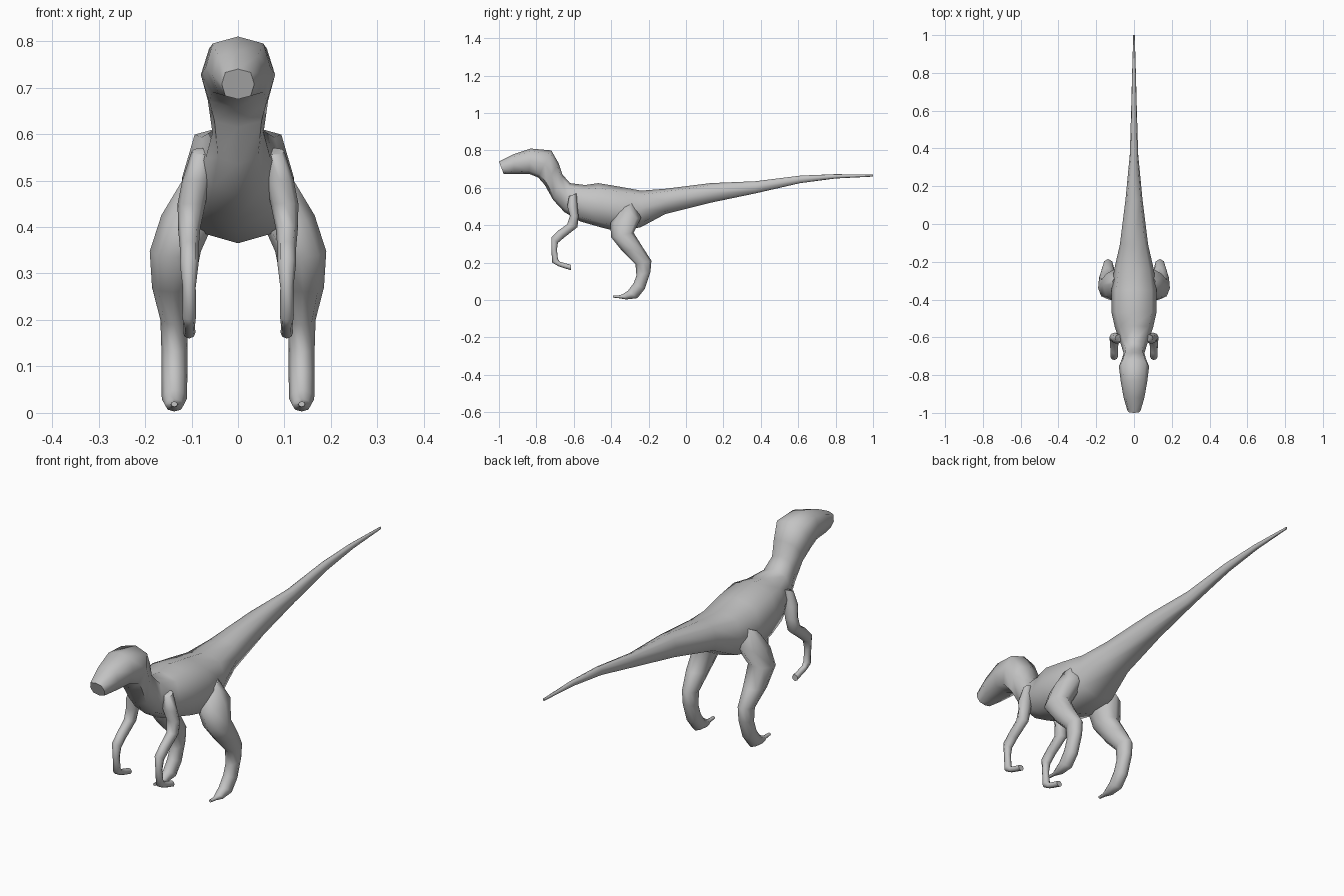
import bpy
import bmesh
import math
from mathutils import Vector

default_cube = bpy.data.objects.get("Cube")
if default_cube:
    bpy.data.objects.remove(default_cube, do_unlink=True)

# One plain grey skin colour
skin = bpy.data.materials.new("grey_skin")
skin.use_nodes = True
SKIN_COLOUR = (0.55, 0.55, 0.55, 1)
skin.diffuse_color = SKIN_COLOUR
skin.node_tree.nodes["Principled BSDF"].inputs["Base Color"].default_value = SKIN_COLOUR

SIDES = 8


def ring_points(centre_x, half_width, start, end, corner):
    """Eight-sided section spanned by two opposite (y, z) points and a width."""
    start = Vector((centre_x, *start))
    end = Vector((centre_x, *end))
    centre = (start + end) / 2
    up = (start - end) / 2
    across = Vector((half_width, 0, 0))
    points = []
    for step in range(SIDES):
        angle = math.tau * step / SIDES
        # corner pushes the diagonal points outward for a boxier section
        push = corner if step % 2 else 1
        points.append(centre + push * (math.cos(angle) * up + math.sin(angle) * across))
    return points


def loft(name, rings, corner=1.0):
    """Skin a closed tube through a list of section rings."""
    mesh = bpy.data.meshes.new(name)
    bm = bmesh.new()
    loops = []
    for ring in rings:
        points = ring_points(*ring, corner)
        loops.append([bm.verts.new(point) for point in points])
    for lower, upper in zip(loops, loops[1:]):
        for i in range(SIDES):
            j = (i + 1) % SIDES
            bm.faces.new((lower[i], lower[j], upper[j], upper[i]))
    bm.faces.new(loops[0])
    bm.faces.new(loops[-1])
    bmesh.ops.recalc_face_normals(bm, faces=bm.faces[:])
    bm.to_mesh(mesh)
    bm.free()
    mesh.materials.append(skin)

    obj = bpy.data.objects.new(name, mesh)
    bpy.context.collection.objects.link(obj)
    bpy.ops.object.select_all(action="DESELECT")
    obj.select_set(True)
    bpy.context.view_layer.objects.active = obj
    bpy.ops.object.shade_smooth_by_angle(angle=math.radians(60))
    return obj


def mirrored_pair(name, rings):
    """Build a limb on each side of the body."""
    for side_name, sign in (("left", 1), ("right", -1)):
        sided = [(sign * x, width, front, back) for x, width, front, back in rings]
        loft(side_name + "_" + name, sided)


# Head, neck, trunk and tail: half width, top point, bottom point
body_sections = [
    (.035, (-1, .74), (-.975, .675)),
    (.055, (-.92, .78), (-.92, .675)),
    (.07, (-.83, .81), (-.84, .675)),
    (.08, (-.72, .8), (-.79, .655)),
    (.065, (-.68, .73), (-.755, .615)),
    (.055, (-.66, .67), (-.71, .535)),
    (.07, (-.62, .625), (-.65, .47)),
    (.1, (-.54, .615), (-.565, .42)),
    (.12, (-.47, .625), (-.46, .39)),
    (.12, (-.35, .605), (-.36, .365)),
    (.105, (-.24, .585), (-.24, .39)),
    (.075, (-.11, .595), (-.11, .46)),
    (.045, (.13, .625), (.13, .52)),
    (.022, (.37, .635), (.37, .57)),
    (.015, (.61, .665), (.61, .625)),
    (.01, (.8, .673), (.8, .65)),
    (.004, (1, .67), (1, .66)),
]
loft("body", [(0, *section) for section in body_sections], corner=1.1)

# Hind legs, hip to toe: centre x, half width, front point, back point
mirrored_pair("hind_leg", [
    (.08, .04, (-.36, .48), (-.28, .52)),
    (.105, .06, (-.405, .41), (-.24, .44)),
    (.135, .055, (-.4, .335), (-.28, .36)),
    (.14, .045, (-.34, .26), (-.23, .28)),
    (.137, .03, (-.27, .19), (-.185, .21)),
    (.137, .028, (-.265, .13), (-.19, .15)),
    (.137, .028, (-.28, .09), (-.22, .06)),
    (.137, .027, (-.31, .05), (-.26, .01)),
    (.137, .02, (-.34, .03), (-.32, .003)),
    (.137, .009, (-.36, .025), (-.36, .01)),
    (.137, .007, (-.39, .025), (-.39, .013)),
])

# Forelimbs, shoulder to fingertips
mirrored_pair("arm", [
    (.08, .02, (-.625, .555), (-.585, .57)),
    (.09, .03, (-.635, .5), (-.58, .5)),
    (.1, .03, (-.62, .45), (-.575, .45)),
    (.105, .024, (-.635, .405), (-.58, .39)),
    (.105, .02, (-.685, .37), (-.65, .335)),
    (.105, .02, (-.72, .335), (-.685, .305)),
    (.105, .014, (-.72, .27), (-.69, .27)),
    (.105, .015, (-.715, .2), (-.685, .22)),
    (.105, .013, (-.68, .18), (-.675, .205)),
    (.105, .012, (-.65, .17), (-.64, .195)),
    (.105, .014, (-.615, .16), (-.615, .188)),
])
